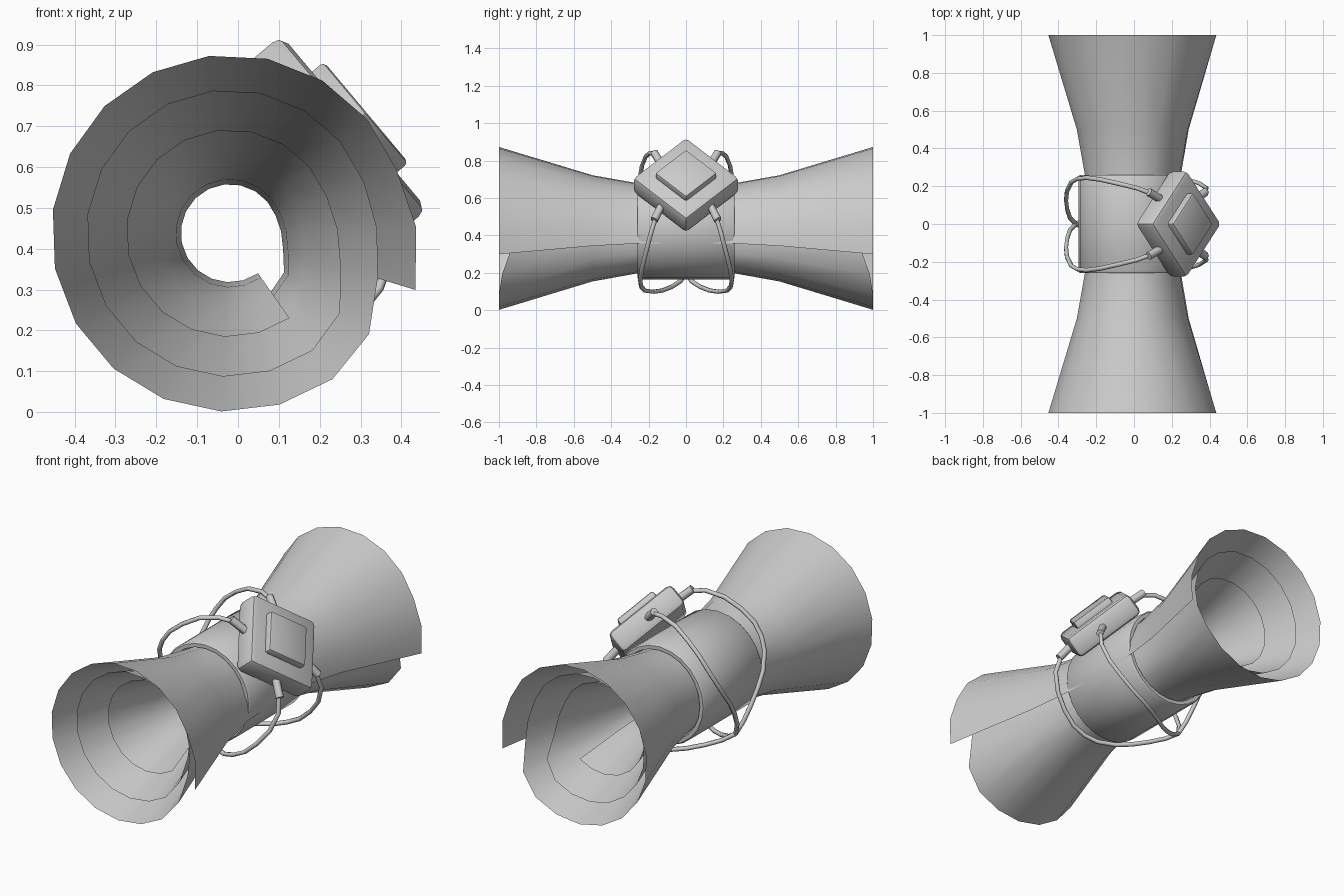
import bpy, bmesh, math
from mathutils import Vector, Matrix

if "Cube" in bpy.data.objects:
    bpy.data.objects.remove(bpy.data.objects["Cube"])

CX, CZ = -0.02, 0.438          # scroll axis
A = math.radians(40)           # direction of the seal around the axis
N = Vector((math.cos(A), 0, math.sin(A)))
V = Vector((-math.sin(A), 0, math.cos(A)))
Y = Vector((0, 1, 0))
SEAL = Vector((0.235, 0, 0.668))


def make_object(name, bm, angle=35):
    bmesh.ops.recalc_face_normals(bm, faces=bm.faces)
    me = bpy.data.meshes.new(name)
    bm.to_mesh(me)
    bm.free()
    ob = bpy.data.objects.new(name, me)
    bpy.context.collection.objects.link(ob)
    bpy.context.view_layer.objects.active = ob
    for o in bpy.context.selected_objects:
        o.select_set(False)
    ob.select_set(True)
    bpy.ops.object.shade_smooth_by_angle(angle=math.radians(angle))
    return ob


def polar(theta, r, y):
    return Vector((CX + r * math.cos(theta), y, CZ + r * math.sin(theta)))


# Rolled sheet: a spiral of nearly constant layers, flared at both ends
PROFILE = [(0, 0.23), (0.26, 0.242), (0.5, 0.285), (1.0, 0.437)]


def flare(y):
    y = abs(y)
    for (y0, r0), (y1, r1) in zip(PROFILE, PROFILE[1:]):
        if y <= y1:
            return r0 + (r1 - r0) * (y - y0) / (y1 - y0)
    return PROFILE[-1][1]


STEPS = 19
ADJUST = {0: -0.3, 1: -0.1, 18: 0.2}   # where one layer slips under the next
bm = bmesh.new()
grid = []
for i in range(STEPS * 2 + 18):
    turn, s = divmod(i, STEPS)
    k = turn + ADJUST.get(s, 0)
    if i < 2:
        k -= 0.3 * (2 - i) / 2 + 0.1
    theta = math.radians(-17) + i * math.tau / STEPS
    kk = max(k, 0)
    ext = 1 - 0.08 * kk - 0.02 * kk * kk
    row = []
    for y in (-ext, -0.5, -0.26, 0, 0.26, 0.5, ext):
        row.append(bm.verts.new(polar(theta, flare(y) - 0.055 * k, y)))
    grid.append(row)
for a, b in zip(grid, grid[1:]):
    for j in range(6):
        bm.faces.new((a[j], a[j + 1], b[j + 1], b[j]))
make_object("rolled_sheet", bm, 40)

# Band around the middle
bm = bmesh.new()
rings = []
section = [(0.248, -0.26), (0.268, -0.26), (0.275, -0.25),
           (0.275, 0.25), (0.268, 0.26), (0.248, 0.26)]
for i in range(24):
    rings.append([bm.verts.new(polar(i * math.tau / 24, r, y)) for r, y in section])
for i in range(24):
    a, b = rings[i], rings[(i + 1) % 24]
    for j in range(6):
        n = (j + 1) % 6
        bm.faces.new((a[j], a[n], b[n], b[j]))
make_object("band", bm)


# Square seal standing on its corner, with a raised plate
def tile(name, size, thick, height, bevel):
    p, q = (V + Y).normalized(), (V - Y).normalized()
    rot = Matrix((p, q, p.cross(q))).transposed().to_4x4()
    bm = bmesh.new()
    bmesh.ops.create_cube(bm, size=1, matrix=Matrix.Translation(SEAL + N * height)
                          @ rot @ Matrix.Diagonal((size, size, thick, 1)))
    bmesh.ops.bevel(bm, geom=bm.edges[:], offset=bevel, segments=2,
                    profile=0.5, affect='EDGES')
    make_object(name, bm)


tile("seal_block", 0.41, 0.13, 0, 0.028)
tile("seal_plate", 0.235, 0.06, 0.073, 0.012)


# Cords and their end plugs, mirrored to all four sides
def tube(name, pts, radius):
    cu = bpy.data.curves.new(name, 'CURVE')
    cu.dimensions = '3D'
    cu.bevel_depth = radius
    cu.bevel_resolution = 1
    cu.use_fill_caps = True
    sp = cu.splines.new('POLY')
    sp.points.add(len(pts) - 1)
    for p, co in zip(sp.points, pts):
        p.co = (*co, 1)
    ob = bpy.data.objects.new(name, cu)
    bpy.context.collection.objects.link(ob)


PATH = [(45, 0.405, 0.19), (60, 0.39, 0.215), (75, 0.37, 0.235), (90, 0.36, 0.245),
        (103, 0.35, 0.24), (115, 0.345, 0.22), (130, 0.34, 0.175), (142, 0.34, 0.125),
        (155, 0.345, 0.075), (168, 0.36, 0.03), (180, 0.375, 0.0)]
for sv in (1, -1):
    for sy in (1, -1):
        tag = ("upper" if sv > 0 else "lower") + ("_back" if sy > 0 else "_front")
        start = SEAL + V * sv * 0.13 + Y * sy * 0.125
        end = SEAL + V * sv * 0.235 + Y * sy * 0.17 - N * 0.01
        tube("plug_" + tag, [start, end], 0.022)
        cord = [polar(A + sv * math.radians(d), r, sy * y) for d, r, y in PATH]
        tube("cord_" + tag, [start.lerp(end, 0.8)] + cord, 0.012)
